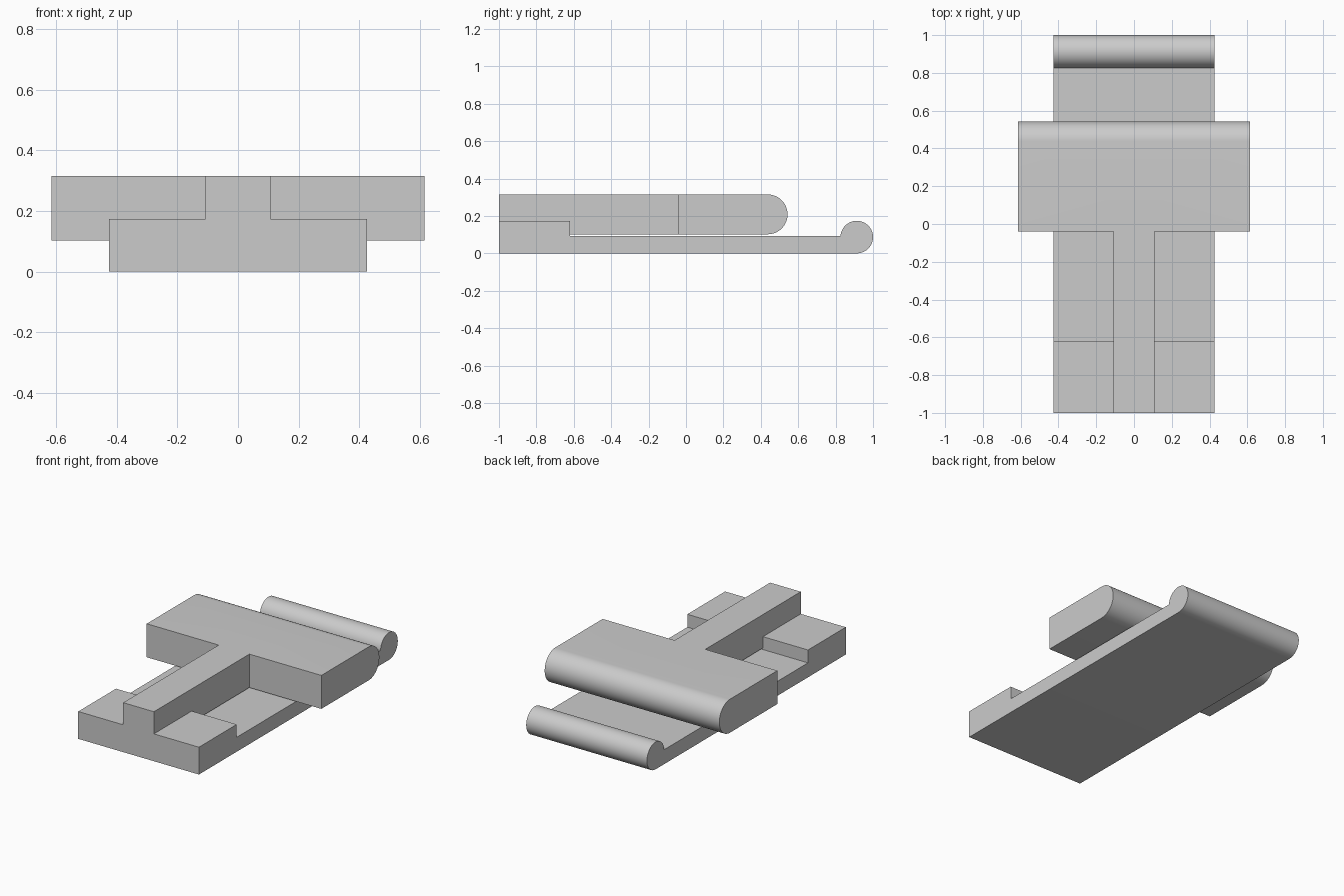
import bpy, bmesh
from math import sin, cos, pi, radians, acos

if "Cube" in bpy.data.objects:
    bpy.data.objects.remove(bpy.data.objects["Cube"])


def arc(cy, cz, r, start, end, steps):
    """Points (y, z) along an arc, angles in radians."""
    return [(cy + r * cos(start + (end - start) * i / steps),
             cz + r * sin(start + (end - start) * i / steps)) for i in range(steps + 1)]


def extrude_profile(name, profile, half_width):
    """Side profile in the y-z plane, extruded symmetrically along x."""
    bm = bmesh.new()
    face = bm.faces.new([bm.verts.new((-half_width, y, z)) for y, z in profile])
    res = bmesh.ops.extrude_face_region(bm, geom=[face])
    verts = [g for g in res["geom"] if isinstance(g, bmesh.types.BMVert)]
    bmesh.ops.translate(bm, verts=verts, vec=(2 * half_width, 0, 0))
    bmesh.ops.recalc_face_normals(bm, faces=bm.faces)
    mesh = bpy.data.meshes.new(name)
    bm.to_mesh(mesh)
    bm.free()
    obj = bpy.data.objects.new(name, mesh)
    bpy.context.collection.objects.link(obj)
    return obj


PLATE_TOP, BLOCK_TOP = 0.092, 0.174
ARM_LOW, ARM_TOP = 0.102, 0.315
LIP_R = BLOCK_TOP / 2
HEAD_R = (ARM_TOP - ARM_LOW) / 2

# Base plate with raised front block and rolled rear lip
meet = pi - (PLATE_TOP - LIP_R) / LIP_R
base = extrude_profile(
    "base_plate",
    [(-1, 0)] + arc(1 - LIP_R, LIP_R, LIP_R, -pi / 2, meet, 40)
    + [(-0.62, PLATE_TOP), (-0.62, BLOCK_TOP), (-1, BLOCK_TOP)], 0.425)

# Narrow arm running back from the block
arm = extrude_profile(
    "arm", [(-1, ARM_LOW), (0.1, ARM_LOW), (0.1, ARM_TOP), (-1, ARM_TOP)], 0.108)

# Wide head with a rounded rear edge
head = extrude_profile(
    "head",
    [(-0.04, ARM_LOW)]
    + arc(0.543 - HEAD_R, ARM_LOW + HEAD_R, HEAD_R, -pi / 2, pi / 2, 32)
    + [(-0.04, ARM_TOP)], 0.615)

# Fuse everything into one solid
bpy.context.view_layer.objects.active = base
base.select_set(True)
for part in (arm, head):
    mod = base.modifiers.new("join_" + part.name, 'BOOLEAN')
    mod.operation = 'UNION'
    mod.solver = 'EXACT'
    mod.object = part
    bpy.ops.object.modifier_apply(modifier=mod.name)
    bpy.data.objects.remove(part)
base.name = "sliding_clip"
bpy.ops.object.shade_smooth_by_angle(angle=radians(30))
